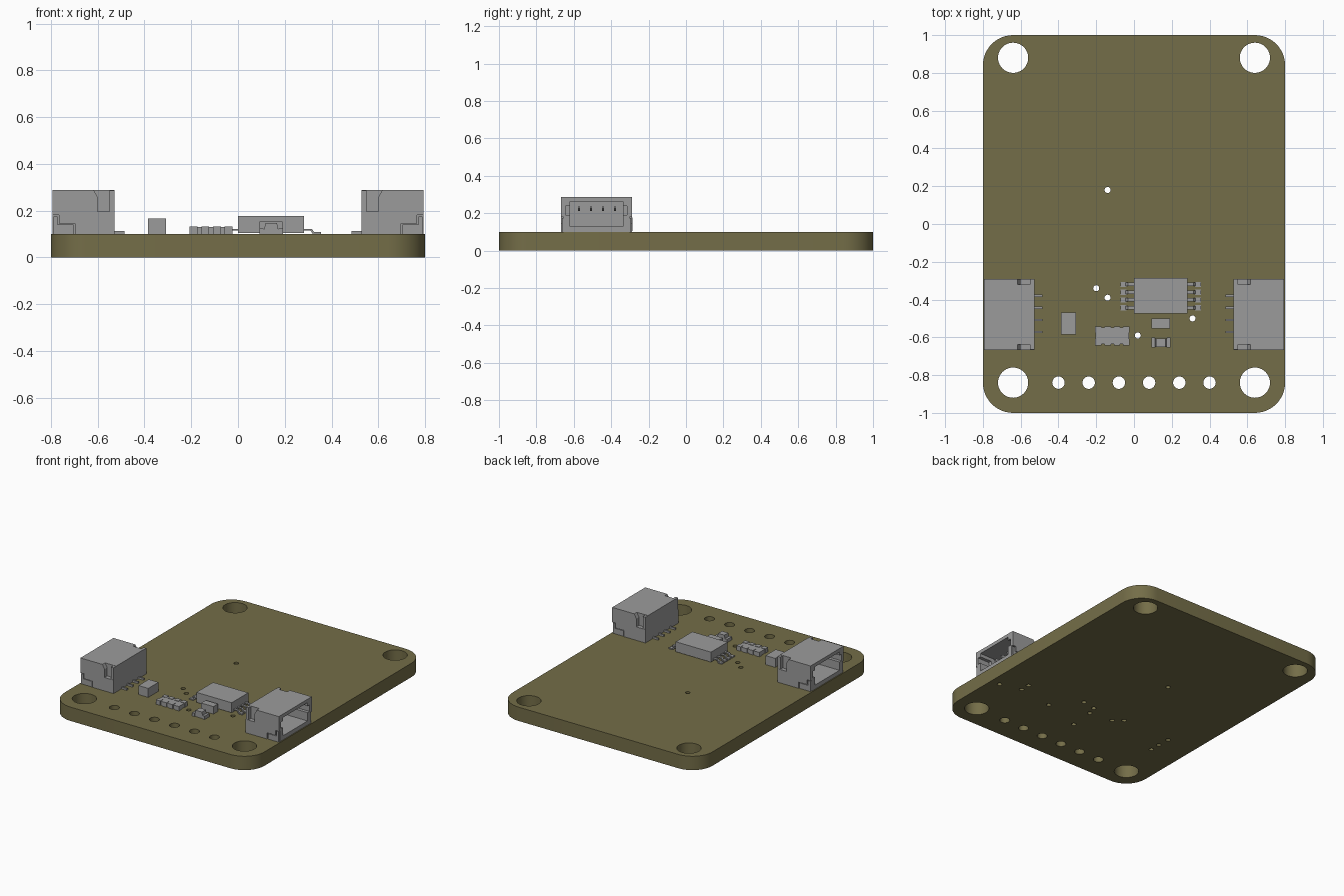
import bpy, bmesh, math

cube = bpy.data.objects.get("Cube")
if cube:
    bpy.data.objects.remove(cube, do_unlink=True)


def material(name, rgb):
    m = bpy.data.materials.new(name)
    m.use_nodes = True
    m.diffuse_color = (*rgb, 1)
    m.node_tree.nodes["Principled BSDF"].inputs["Base Color"].default_value = (*rgb, 1)
    return m


OLIVE = material("olive board", (0.175, 0.155, 0.065))
GREY = material("component grey", (0.33, 0.33, 0.33))
TOP = 0.1  # upper face of the board


def add_mesh(name, bm, mat):
    bmesh.ops.recalc_face_normals(bm, faces=bm.faces)
    me = bpy.data.meshes.new(name)
    bm.to_mesh(me)
    bm.free()
    me.materials.append(mat)
    ob = bpy.data.objects.new(name, me)
    bpy.context.collection.objects.link(ob)
    return ob


def prism(name, profile, y0, y1, mat=GREY):
    """Extrude an x-z profile along y."""
    bm = bmesh.new()
    face = bm.faces.new([bm.verts.new((x, y0, z)) for x, z in profile])
    ext = bmesh.ops.extrude_face_region(bm, geom=[face])
    verts = [v for v in ext["geom"] if isinstance(v, bmesh.types.BMVert)]
    bmesh.ops.translate(bm, verts=verts, vec=(0, y1 - y0, 0))
    return add_mesh(name, bm, mat)


def box(name, xs, ys, zs, mat=GREY):
    (x0, x1), (z0, z1) = xs, zs
    return prism(name, [(x0, z0), (x1, z0), (x1, z1), (x0, z1)], *ys, mat)


def bake(ob):
    """Replace an object's mesh with its evaluated result."""
    dg = bpy.context.evaluated_depsgraph_get()
    me = bpy.data.meshes.new_from_object(ob.evaluated_get(dg))
    ob.modifiers.clear()
    ob.data = me


def cut(ob, cutters):
    for c in cutters:
        mod = ob.modifiers.new("cut", "BOOLEAN")
        mod.operation, mod.solver, mod.object = "DIFFERENCE", "EXACT", c
    bake(ob)
    for c in cutters:
        bpy.data.objects.remove(c, do_unlink=True)


# Board: a filled flat curve whose inner loops become the drilled holes
curve = bpy.data.curves.new("board_outline", "CURVE")
curve.dimensions, curve.fill_mode, curve.extrude = "2D", "BOTH", TOP / 2


def loop(points):
    sp = curve.splines.new("POLY")
    sp.points.add(len(points) - 1)
    for p, (x, y) in zip(sp.points, points):
        p.co = (x, y, 0, 1)
    sp.use_cyclic_u = True


def arc(cx, cy, r, start, sweep, n):
    angles = [math.radians(start + sweep * i / n) for i in range(n + 1)]
    return [(cx + r * math.cos(a), cy + r * math.sin(a)) for a in angles]


def hole(x, y, r, n):
    loop(arc(x, y, r, 0, 360, n)[:-1])


R = 0.16
corners = [(1, 1), (-1, 1), (-1, -1), (1, -1)]
loop([p for i, (sx, sy) in enumerate(corners)
      for p in arc(sx * (0.8 - R), sy * (1 - R), R, 90 * i, 90, 12)])
for x in (-0.64, 0.64):
    for y in (-0.84, 0.88):
        hole(x, y, 0.08, 40)
for i in range(6):
    hole(-0.4 + 0.16 * i, -0.84, 0.033, 24)
vias = [(-0.14, 0.18), (-0.2, -0.34), (-0.14, -0.39), (0.02, -0.59), (0.31, -0.5),
        (0.73, -0.5), (0.575, -0.46), (0.575, -0.39), (0.155, -0.325), (0.035, -0.41),
        (0.055, -0.345), (-0.58, -0.515), (-0.58, -0.44), (-0.585, -0.35)]
for x, y in vias:
    hole(x, y, 0.016, 16)

outline = bpy.data.objects.new("board_outline", curve)
bpy.context.collection.objects.link(outline)
board_mesh = bpy.data.meshes.new_from_object(
    outline.evaluated_get(bpy.context.evaluated_depsgraph_get()))
bpy.data.objects.remove(outline, do_unlink=True)
bm = bmesh.new()
bm.from_mesh(board_mesh)
bmesh.ops.remove_doubles(bm, verts=bm.verts, dist=0.0001)
bmesh.ops.translate(bm, verts=bm.verts, vec=(0, 0, TOP / 2))
for f in bm.faces:
    f.material_index = 0
board = add_mesh("circuit_board", bm, OLIVE)


# Side-entry connectors, mirrored left and right
Y0, Y1 = -0.667, -0.29
PIN_Y = [-0.572 + 0.064 * i for i in range(4)]


def connector(side, s):
    def mx(a, b):
        return (s * a, s * b)

    def sx(profile):
        return [(s * x, z) for x, z in profile]

    shell = box(side + "_connector_shell", mx(0.528, 0.793), (Y0, Y1), (TOP, 0.287))
    cutters = [box("cavity", mx(0.57, 0.85), (-0.62, -0.338), (0.13, 0.262)),
               box("key_slots", mx(0.7, 0.85), (-0.643, -0.315), (0.19, 0.238))]
    notch = sx([(0.5, 0.197), (0.6, 0.197), (0.6, 0.257), (0.622, 0.295), (0.5, 0.295)])
    foot = sx([(0.697, 0.09), (0.697, 0.145), (0.765, 0.145), (0.765, 0.18),
               (0.82, 0.18), (0.82, 0.09)])
    ends = ((Y0, 1, "front"), (Y1, -1, "back"))
    for y, d, end in ends:
        cutters.append(prism("notch", notch, y - d * 0.05, y + d * 0.03))
        cutters.append(prism("foot_recess", foot, y - d * 0.05, y + d * 0.012))
    cut(shell, cutters)
    for y, d, end in ends:
        # latch rib in the upper notch and solder tab at the foot
        box(f"{side}_{end}_latch_rib", mx(0.528, 0.55), (y + d * 0.002, y + d * 0.031), (0.196, 0.285))
        tab = sx([(0.703, TOP), (0.703, 0.14), (0.771, 0.14), (0.771, 0.174),
                  (0.79, 0.174), (0.79, TOP)])
        prism(f"{side}_{end}_solder_tab", tab, y + d * 0.003, y + d * 0.013)
    for i, y in enumerate(PIN_Y):
        contact = sx([(0.56, 0.212), (0.56, 0.235), (0.7, 0.235), (0.715, 0.225), (0.7, 0.212)])
        prism(f"{side}_contact_{i + 1}", contact, y - 0.006, y + 0.006)
        box(f"{side}_lead_{i + 1}", mx(0.485, 0.53), (y - 0.006, y + 0.006), (TOP, 0.113))


connector("left", 1)
connector("right", -1)

# Main chip with four gull-wing leads on each long side
box("chip_body", (0, 0.282), (-0.475, -0.285), (TOP + 0.005, 0.177))
wing = [(-0.01, 0.122), (0.033, 0.122), (0.044, 0.108), (0.072, 0.108),
        (0.072, TOP), (0.038, TOP), (0.028, 0.114), (-0.01, 0.114)]
foot_plan = (0.04, 0.072)
for s, edge, side in ((1, 0.282, "left"), (-1, 0, "right")):
    for i in range(4):
        y = -0.443 + 0.041 * i
        prism(f"chip_{side}_lead_{i + 1}", [(edge + s * x, z) for x, z in wing], y - 0.009, y + 0.009)
        a, b = foot_plan
        box(f"chip_{side}_lead_foot_{i + 1}", (edge + s * a, edge + s * b),
            (y - 0.014, y + 0.014), (TOP, 0.107))

# Tall and small chip capacitors
box("large_capacitor", (-0.386, -0.308), (-0.585, -0.468), (TOP, 0.165))
box("small_capacitor", (0.092, 0.19), (-0.552, -0.5), (TOP, 0.154))

# Resistor array with four terminals along each long edge
box("resistor_array_body", (-0.203, -0.027), (-0.635, -0.549), (TOP, 0.129))
for i in range(4):
    x = -0.19 + 0.05 * i
    for y, end in ((-0.626, "front"), (-0.558, "back")):
        box(f"resistor_array_{end}_terminal_{i + 1}", (x - 0.017, x + 0.017),
            (y - 0.016, y + 0.016), (TOP, 0.132))

# Indicator lamp: base slab, end terminals and a tapered lens
box("lamp_base", (0.094, 0.19), (-0.65, -0.605), (TOP, 0.121))
for x, side in ((0.101, "right"), (0.183, "left")):
    box(f"lamp_{side}_terminal", (x - 0.009, x + 0.009), (-0.655, -0.6), (TOP, 0.124))
prism("lamp_lens", [(0.112, 0.12), (0.172, 0.12), (0.167, 0.146), (0.117, 0.146)], -0.65, -0.605)

# Smooth the rounded board walls while keeping rims crisp
bpy.ops.object.select_all(action="DESELECT")
board.select_set(True)
bpy.context.view_layer.objects.active = board
bpy.ops.object.shade_smooth_by_angle(angle=math.radians(35))
